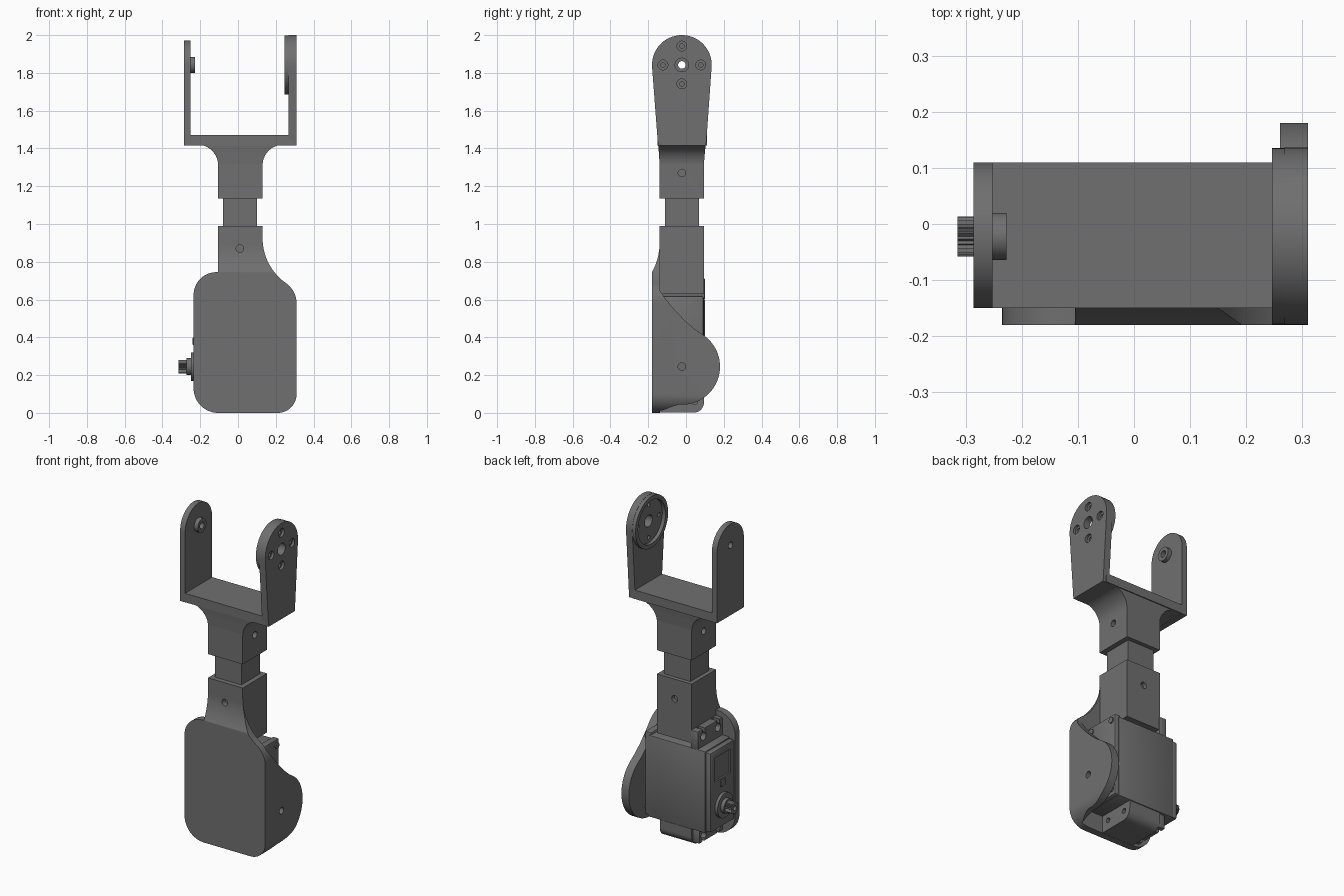
import bpy, bmesh
from math import sin, cos, radians

if "Cube" in bpy.data.objects:
    bpy.data.objects.remove(bpy.data.objects["Cube"])


def arc(cx, cy, r, a0, a1, n=16):
    return [(cx + r * cos(radians(a0 + (a1 - a0) * i / n)),
             cy + r * sin(radians(a0 + (a1 - a0) * i / n))) for i in range(n + 1)]


dark = bpy.data.materials.new('dark_plastic')
dark.diffuse_color = (0.16, 0.16, 0.16, 1)
dark.use_nodes = True
dark.node_tree.nodes["Principled BSDF"].inputs["Base Color"].default_value = dark.diffuse_color


def prism(name, pts, axis, a, b):
    """Extrude a profile: (x, z) along y, or (y, z) along x."""
    place = (lambda p, d: (p[0], d, p[1])) if axis == 'y' else (lambda p, d: (d, p[0], p[1]))
    bm = bmesh.new()
    lo = [bm.verts.new(place(p, a)) for p in pts]
    hi = [bm.verts.new(place(p, b)) for p in pts]
    bm.faces.new(lo)
    bm.faces.new(hi)
    for i in range(len(pts)):
        j = (i + 1) % len(pts)
        bm.faces.new((lo[i], lo[j], hi[j], hi[i]))
    bmesh.ops.recalc_face_normals(bm, faces=bm.faces)
    me = bpy.data.meshes.new(name)
    bm.to_mesh(me)
    bm.free()
    me.materials.append(dark)
    ob = bpy.data.objects.new(name, me)
    bpy.context.collection.objects.link(ob)
    return ob


def cyl(name, c, r, axis, a, b, n=40):
    return prism(name, arc(*c, r, 0, 360, n)[:-1], axis, a, b)


def box(name, x0, x1, y0, y1, z0, z1, bevel=0):
    ob = prism(name, [(x0, z0), (x1, z0), (x1, z1), (x0, z1)], 'y', y0, y1)
    if bevel:
        m = ob.modifiers.new('Bevel', 'BEVEL')
        m.width, m.segments = bevel, 2
        apply(ob, m)
    return ob


def apply(ob, m):
    bpy.context.view_layer.objects.active = ob
    bpy.ops.object.modifier_apply(modifier=m.name)


def boolean(ob, tool, op='DIFFERENCE'):
    m = ob.modifiers.new('Bool', 'BOOLEAN')
    m.operation, m.solver, m.object = op, 'EXACT', tool
    apply(ob, m)
    bpy.data.objects.remove(tool)
    return ob


PY = -0.022          # shared pivot y
LOW, TOP = 0.245, 1.842   # pivot heights

# Lower bracket: front silhouette shared by the plate and the side flange
sil = (arc(-0.105, 0.13, 0.13, 180, 270) + arc(0.21, 0.1, 0.1, 270, 360)
       + arc(0.18, 0.58, 0.13, 0, 55) + arc(0.423, 0.926, 0.293, 235, 180)[1:]
       + [(0.13, 0.99), (-0.105, 0.99), (-0.105, 0.745)] + arc(-0.115, 0.625, 0.12, 90, 180))
plate = prism('front_plate', sil, 'y', -0.2, 0.2)
side = [(-0.18, -0.01), (-0.137, -0.01), (-0.137, 1.0), (-0.14, 1.0)] + arc(-0.46, 0.9, 0.32, 0, -29)
boolean(plate, prism('cut', side, 'x', -0.5, 0.5), 'INTERSECT')

flange_pts = ([(-0.18, 0), (-0.12, 0.015), (-0.07, 0.035)]
              + arc(PY, LOW, 0.202, -95, 57, 40)
              + [(0.05, 0.44), (0.0, 0.483), (-0.06, 0.545), (-0.11, 0.605),
                 (-0.14, 0.65), (-0.18, 0.74)])
flange = prism('side_flange', flange_pts, 'x', 0.26, 0.34)
boolean(flange, prism('cut', sil, 'y', -0.3, 0.3), 'INTERSECT')
boolean(flange, cyl('cut', (PY, LOW), 0.02, 'x', 0.2, 0.4))

# Lower socket with cross hole
socket = box('lower_socket', -0.105, 0.13, -0.14, 0.095, 0.63, 0.99)
for ob in (socket, plate):
    boolean(ob, cyl('cut', (0.01, 0.87), 0.02, 'y', -0.3, 0.3))

# Bottom lug with two screw holes
lug_pts = [(-0.17, 0.001), (0.04, 0.001)] + arc(0.04, 0.056, 0.055, -80, 0) + [(0.095, 0.105), (-0.17, 0.105)]
lug = prism('bottom_lug', lug_pts, 'x', -0.105, 0.11)
for y in (-0.09, 0.045):
    boolean(lug, cyl('cut', (y, 0.06), 0.015, 'x', 0.0, 0.2, 20))

# Square tube running inside both sockets
box('square_tube', -0.08, 0.10, -0.11, 0.07, 0.75, 1.38)

# Motor case
box('motor_case', -0.2, 0.19, -0.145, 0.1, 0.105, 0.605, 0.008)
box('motor_back_lid', 0.17, 0.215, -0.14, 0.094, 0.11, 0.62, 0.012)
cover = box('motor_gear_cover', -0.232, -0.19, -0.14, 0.094, 0.112, 0.598, 0.012)
boolean(cover, box('cut', -0.3, -0.222, -0.1, 0.055, 0.41, 0.555))
box('cover_rib', -0.24, -0.22, -0.045, 0.0, 0.36, 0.4, 0.004)
for y in (-0.105, 0.065):
    for z in (0.15, 0.585):
        cyl('case_screw', (y, z), 0.018, 'x', 0.2, 0.222, 20)

# Motor mounting tabs with open slots
for z0, z1, zh, e0, e1, y1 in ((0.6, 0.712, 0.665, 0.665, 0.8, 0.1),
                               (0.022, 0.115, 0.06, -0.1, 0.06, 0.085)):
    tab = box('mounting_tab', -0.15, -0.1, -0.142, y1, z0, z1, 0.006)
    for y in (-0.095, 0.045):
        boolean(tab, cyl('cut', (y, zh), 0.024, 'x', -0.3, -0.106, 24))
        boolean(tab, box('cut', -0.3, -0.106, y - 0.012, y + 0.012, e0, e1))

# Motor output shaft: stepped collar and splined shaft
cyl('shaft_collar', (PY, LOW), 0.075, 'x', -0.25, -0.22)
cyl('shaft_step', (PY, LOW), 0.045, 'x', -0.272, -0.24)
teeth = []
for i in range(48):
    a, r = radians(i * 7.5), 0.036 if i % 2 else 0.031
    teeth.append((PY + r * cos(a), LOW + r * sin(a)))
spline = prism('splined_shaft', teeth, 'x', -0.315, -0.265)
boolean(spline, cyl('cut', (PY, LOW), 0.014, 'x', -0.4, -0.29, 20))

# Upper socket flaring into the yoke
neck_pts = ([(-0.105, 1.135), (0.13, 1.135)] + arc(0.24, 1.31, 0.11, 180, 90)
            + [(0.24, 1.44), (-0.215, 1.44)] + arc(-0.215, 1.31, 0.11, 90, 0))
neck = prism('upper_socket', neck_pts, 'y', -0.2, 0.2)
neck_side = [(-0.14, 1.1), (0.095, 1.1), (0.095, 1.32), (0.1, 1.38), (0.108, 1.45),
             (-0.15, 1.45), (-0.144, 1.38), (-0.14, 1.32)]
boolean(neck, prism('cut', neck_side, 'x', -0.5, 0.5), 'INTERSECT')
boolean(neck, cyl('cut', (PY, 1.27), 0.02, 'x', -0.5, 0.5))

# Yoke base and arms
box('yoke_base', -0.27, 0.29, -0.15, 0.11, 1.416, 1.47)
left = prism('left_arm', [(-0.15, 1.415), (0.11, 1.415)] + arc(-0.02, TOP, 0.13, 0, 180, 32), 'x', -0.286, -0.252)
boss = cyl('pivot_boss', (PY, TOP), 0.042, 'x', -0.256, -0.227)
right = prism('right_arm', [(-0.148, 1.415), (0.106, 1.415)] + arc(PY, TOP, 0.158, -4, 184, 40), 'x', 0.268, 0.31)
for ob, r in ((left, 0.02), (boss, 0.02), (right, 0.036)):
    boolean(ob, cyl('cut', (PY, TOP), r, 'x', -0.5, 0.5, 32))
for dy, dz in ((0.1, 0), (-0.1, 0), (0, 0.1), (0, -0.1)):
    boolean(right, cyl('cut', (PY + dy, TOP + dz), 0.012, 'x', 0.2, 0.4, 20))
    boolean(right, cyl('cut', (PY + dy, TOP + dz), 0.026, 'x', 0.295, 0.4, 24))

# Raised rim around the horn recess
rim = cyl('horn_rim', (PY, TOP), 0.157, 'x', 0.246, 0.272, 64)
boolean(rim, cyl('cut', (PY, TOP), 0.132, 'x', 0.2, 0.3, 64))

bpy.ops.object.select_all(action='SELECT')
bpy.context.view_layer.objects.active = plate
bpy.ops.object.shade_smooth_by_angle(angle=radians(30))
